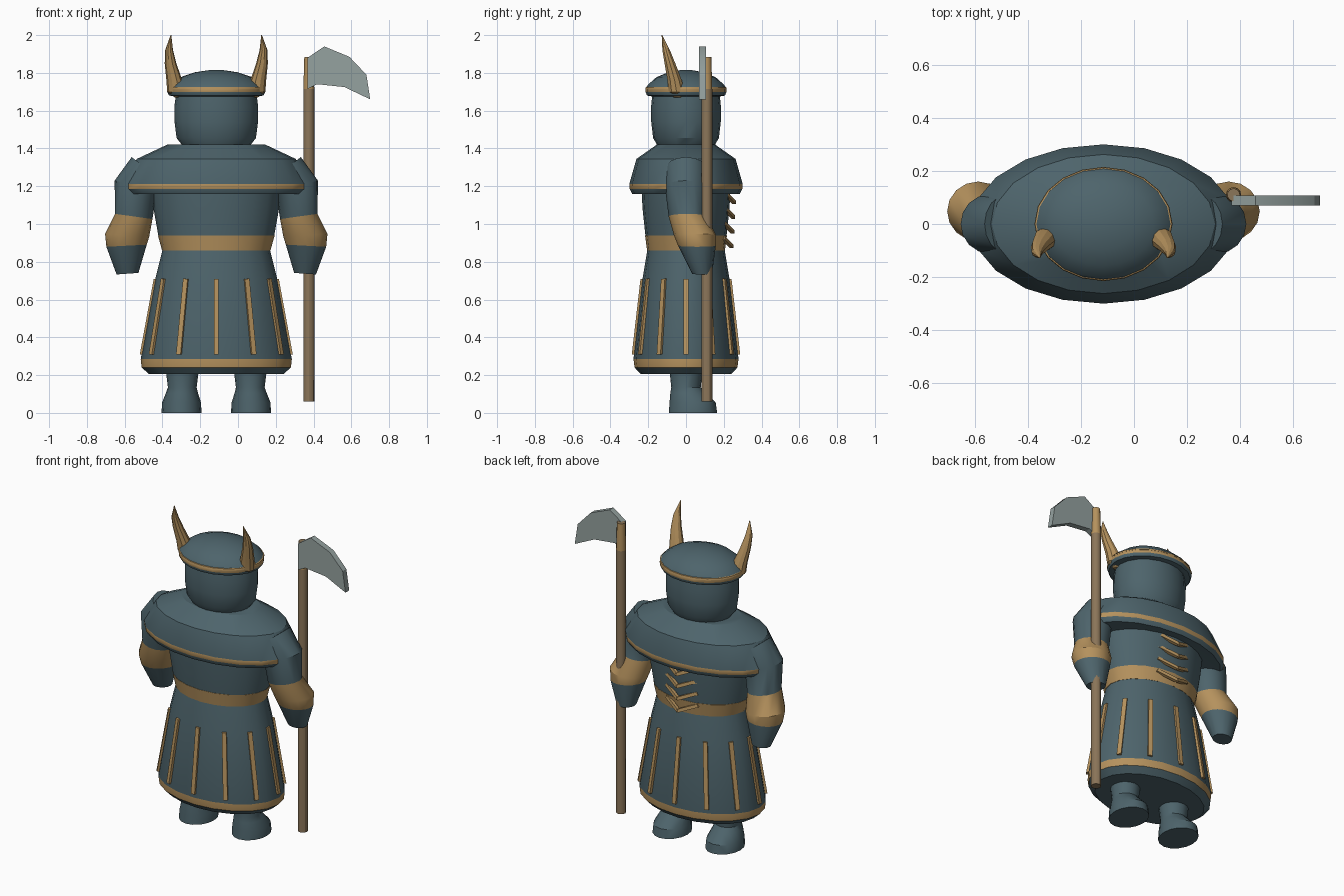
import bpy, bmesh
from math import sin, cos, pi, radians
from mathutils import Vector

default = bpy.data.objects.get("Cube")
if default:
    bpy.data.objects.remove(default)

CX = -0.115  # body centre line; the staff makes the whole wider on one side
made = []


def material(name, rgb):
    m = bpy.data.materials.new(name)
    m.use_nodes = True
    m.diffuse_color = (*rgb, 1)
    m.node_tree.nodes["Principled BSDF"].inputs["Base Color"].default_value = (*rgb, 1)
    return m


blue = material("slate_blue", (0.075, 0.127, 0.148))
gold = material("dull_gold", (0.46, 0.285, 0.11))
wood = material("staff_wood", (0.26, 0.18, 0.10))
steel = material("blade_grey", (0.30, 0.36, 0.35))


def finish(name, bm, mats):
    bmesh.ops.recalc_face_normals(bm, faces=bm.faces)
    mesh = bpy.data.meshes.new(name)
    bm.to_mesh(mesh)
    bm.free()
    for m in mats:
        mesh.materials.append(m)
    obj = bpy.data.objects.new(name, mesh)
    bpy.context.collection.objects.link(obj)
    made.append(obj)
    return obj


def loft(name, rings, mats, bands=(), sides=20, side=1, cx=CX):
    """Skin elliptical rings (x, y, z, half_x, half_y, tilt); bands take the second material."""
    bm = bmesh.new()
    loops = []
    for x, y, z, a, b, *tilt in rings:
        t = radians(tilt[0]) if tilt else 0
        loop = []
        for i in range(sides):
            k = 2 * pi * i / sides
            u = a * cos(k)
            loop.append(bm.verts.new((cx + side * (x + u * cos(t)), y + b * sin(k), z + u * sin(t))))
        loops.append(loop)
    for n in range(len(loops) - 1):
        for i in range(sides):
            j = (i + 1) % sides
            f = bm.faces.new((loops[n][i], loops[n][j], loops[n + 1][j], loops[n + 1][i]))
            f.material_index = int(n in bands)
    bm.faces.new(loops[0])
    bm.faces.new(loops[-1])
    return finish(name, bm, mats)


def bar(name, p, q, out, w, d, mat):
    """Square bar from p to q, w wide and d deep along the outward direction."""
    p, q, out = Vector(p), Vector(q), Vector(out).normalized()
    across = (q - p).cross(out).normalized() * w / 2
    bm = bmesh.new()
    ends = [[bm.verts.new(c + across * s + out * d / 2 * t)
             for s, t in ((-1, -1), (1, -1), (1, 1), (-1, 1))] for c in (p, q)]
    for i in range(4):
        j = (i + 1) % 4
        bm.faces.new((ends[0][i], ends[0][j], ends[1][j], ends[1][i]))
    for e in ends:
        bm.faces.new(e)
    return finish(name, bm, [mat])


def stack(*profile):
    """Rings centred on the body axis from (half_x, half_y, z)."""
    return [(0, 0, z, a, b) for a, b, z in profile]


# Robe: skirt with gold hem, gold belt, torso
loft("skirt", stack((.355, .24, .205), (.395, .272, .24), (.40, .278, .285),
                    (.325, .232, .70), (.285, .205, .86)), [blue, gold], (1,))
loft("belt", stack((.287, .206, .86), (.309, .217, .94)), [gold])
loft("torso", stack((.307, .215, .94), (.332, .23, 1.08), (.342, .235, 1.18)), [blue])

# Skirt ribs
for i in range(12):
    k = i * pi / 6
    c, s = cos(k), sin(k)
    bar("skirt_rib", (CX + .318 * c, .228 * s, .71), (CX + .392 * c, .274 * s, .31),
        (c / .39, s / .28, 0), .026, .026, gold)

# Shoulder mantle with gold edge
loft("mantle", stack((.33, .22, 1.165), (.475, .285, 1.16), (.497, .298, 1.185),
                     (.50, .30, 1.212), (.42, .262, 1.345), (.26, .155, 1.42)),
     [blue, gold], (2,))

# Chest chevrons
for i in range(4):
    z = 1.15 - .078 * i
    y = .228 - .004 * i
    for s in (-1, 1):
        bar("chevron", (CX, y + .026, z - .035), (CX + s * .11, y - .02, z + .01),
            (0, 1, 0), .02, .02, gold)

# Head and helmet
loft("head", stack((.175, .148, 1.41), (.21, .174, 1.455), (.221, .184, 1.54),
                   (.222, .185, 1.62), (.213, .178, 1.69)), [blue])
loft("helmet", stack((.215, .178, 1.675), (.25, .206, 1.68), (.259, .214, 1.698),
                     (.259, .214, 1.716), (.245, .202, 1.737), (.19, .157, 1.777),
                     (.115, .095, 1.803), (.035, .03, 1.815)), [blue, gold], (2,))
loft("helmet_ring", stack((.236, .191, 1.715), (.26, .215, 1.715), (.258, .213, 1.724),
                          (.236, .191, 1.732)), [gold])

for s, label in ((1, "left"), (-1, "right")):
    # Horn
    loft(label + "_horn", [(.20, -.045, 1.67, .02, .02), (.213, -.05, 1.70, .047, .045),
                           (.222, -.06, 1.76, .042, .04), (.242, -.085, 1.85, .031, .03),
                           (.25, -.105, 1.92, .021, .021), (.24, -.127, 2.0, .002, .002)],
         [gold], sides=10, side=s)
    # Arm with gold cuff and tapered hand
    loft(label + "_arm", [(.36, 0, 1.288, .11, .112, 37), (.427, 0, 1.20, .115, .112, 15),
                          (.437, .008, 1.04, .10, .10, 8), (.472, .048, .94, .117, .112, 4),
                          (.475, .058, .885, .107, .10, -3), (.47, .085, .737, .058, .053, -4)],
         [blue, gold], (2, 3), sides=16, side=s)
    # Leg and boot, toes toward +y
    loft(label + "_leg", [(.184, .037, 0, .106, .128), (.184, .035, .055, .103, .122),
                          (.182, .012, .105, .085, .095), (.18, 0, .135, .076, .078),
                          (.18, 0, .23, .088, .088)], [blue], sides=16, side=s)

# Staff with a lighter top socket
loft("staff", [(.375, .11, z, r, r) for z, r in ((.06, .029), (1.715, .029), (1.885, .024))],
     [wood, gold], (1,), sides=12, cx=0)

# Axe blade
outline = [(.368, 1.88), (.457, 1.94), (.59, 1.885), (.68, 1.79),
           (.70, 1.66), (.563, 1.725), (.42, 1.74), (.368, 1.715)]
bm = bmesh.new()
face = bm.faces.new([bm.verts.new((x, .07, z)) for x, z in outline])
ext = bmesh.ops.extrude_face_region(bm, geom=[face], use_keep_orig=True)
bmesh.ops.translate(bm, vec=(0, .037, 0),
                    verts=[g for g in ext["geom"] if isinstance(g, bmesh.types.BMVert)])
finish("axe_blade", bm, [steel])

# Smooth shading with sharp creases
bpy.ops.object.select_all(action="DESELECT")
for obj in made:
    obj.select_set(True)
bpy.context.view_layer.objects.active = made[0]
bpy.ops.object.shade_smooth_by_angle(angle=radians(30))
